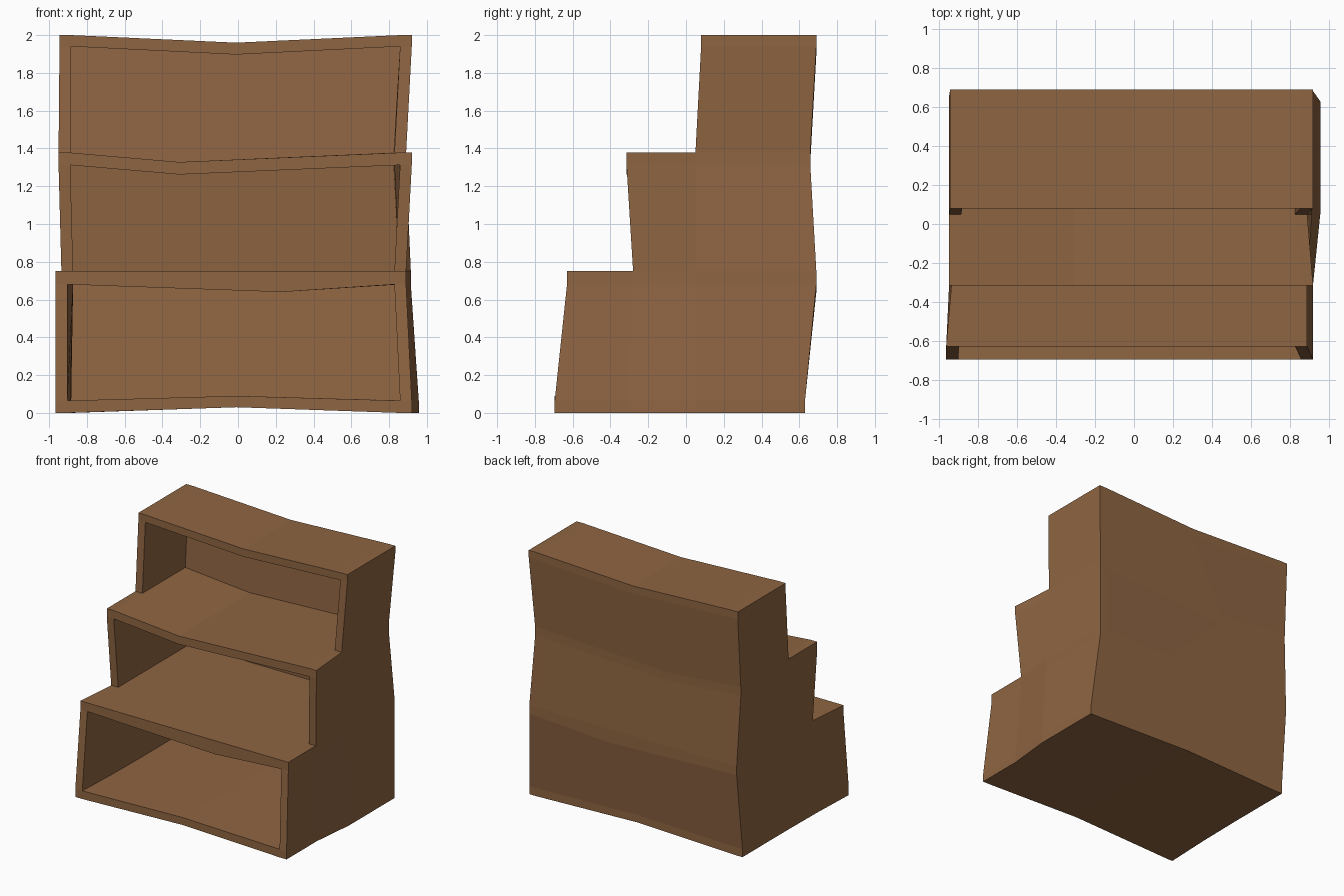
import bpy
import bmesh

cube = bpy.data.objects.get("Cube")
if cube:
    bpy.data.objects.remove(cube, do_unlink=True)

WALL = 0.062

# Heights of the underside and top of each of the four boards
HEIGHTS = [0, 0.065, 0.68, 0.75, 1.312, 1.378, 1.94, 2.0]
# Vertical warp of each of those surfaces at its bend, and where the bend sits
SAG = [0.03, 0.025, -0.04, 0, -0.05, -0.05, -0.043, -0.04]
BEND = [-0.01, 0.23, -0.31, -0.01]

# Per board: depth of the three step fronts and the back
DEPTH = [
    (-0.695, -0.31, 0.05, 0.63),
    (-0.63, -0.28, 0.05, 0.69),
    (-0.63, -0.315, 0.05, 0.658),
    (-0.63, -0.315, 0.08, 0.69),
]
# Per board: outer side positions at those depths
LEFT_EDGE = [
    (-0.965, -0.95, -0.945, -0.945),
    (-0.965, -0.935, -0.935, -0.935),
    (-0.95, -0.95, -0.95, -0.95),
    (-0.945, -0.945, -0.945, -0.945),
]
RIGHT_EDGE = [
    (0.92, 0.92, 0.957, 0.957),
    (0.89, 0.89, 0.915, 0.915),
    (0.92, 0.92, 0.89, 0.885),
    (0.92, 0.92, 0.92, 0.92),
]


def corner(i, j, k):
    """Warped position of a corner: i across, j front to back, k upwards."""
    board = k // 2
    col = min(j, 3)
    lo, hi = LEFT_EDGE[board][col], RIGHT_EDGE[board][col]
    x = (lo, lo + WALL, BEND[board], hi - WALL, hi)[i]
    y = DEPTH[board][col] - (WALL if j == 3 else 0)
    z = HEIGHTS[k] + (SAG[k] if i == 2 else 0)
    return x, y, z


def solid(i, j, k):
    """Boards, side walls and back panel are wood; the rest is open."""
    if not (0 <= i < 4 and 0 <= j < 4 and 0 <= k < 7):
        return False
    step = max(0, (k - 1) // 2)
    return j >= step and (k % 2 == 0 or i in (0, 3) or j == 3)


# Stepped shelf: one shell made of the outer faces of the wooden cells
bm = bmesh.new()
verts = {}


def vert(key):
    if key not in verts:
        verts[key] = bm.verts.new(corner(*key))
    return verts[key]


for cell in ((i, j, k) for i in range(4) for j in range(4) for k in range(7)):
    if not solid(*cell):
        continue
    for axis in range(3):
        u, v = (axis + 1) % 3, (axis + 2) % 3
        for side in (0, 1):
            near = list(cell)
            near[axis] += 2 * side - 1
            if solid(*near):
                continue
            loop = []
            for a, b in ((0, 0), (1, 0), (1, 1), (0, 1)):
                key = list(cell)
                key[axis] += side
                key[u] += a
                key[v] += b
                loop.append(vert(tuple(key)))
            bm.faces.new(loop if side else loop[::-1])

mesh = bpy.data.meshes.new("stepped_shelf")
bm.to_mesh(mesh)
bm.free()
shelf = bpy.data.objects.new("stepped_shelf", mesh)
bpy.context.collection.objects.link(shelf)

# Brown wood
wood = bpy.data.materials.new("brown_wood")
wood.use_nodes = True
colour = (0.275, 0.130, 0.054, 1)
wood.diffuse_color = colour
wood.node_tree.nodes["Principled BSDF"].inputs["Base Color"].default_value = colour
mesh.materials.append(wood)
